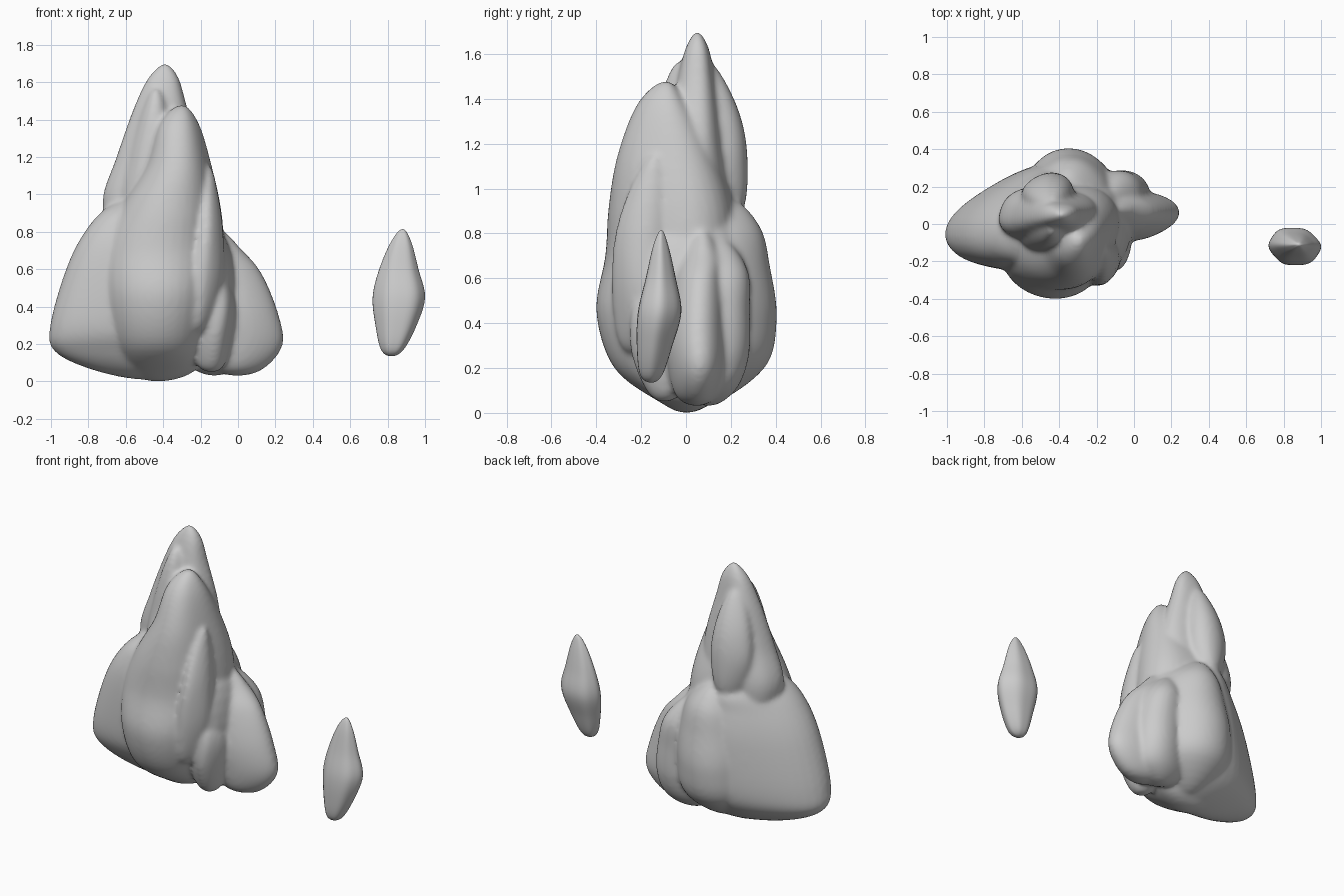
import bpy, bmesh, math

SEG, SUB = 40, 6


def outline(lobes):
    """Unit cross-section with soft lobes, fitted to the -1..1 square."""
    pts = []
    for i in range(SEG):
        t = 2 * math.pi * i / SEG
        r = 1 + sum(a * math.cos(k * (t - p)) for k, a, p in lobes)
        pts.append((r * math.cos(t), r * math.sin(t)))
    xs, ys = [p[0] for p in pts], [p[1] for p in pts]

    def fit(v, lo, hi):
        return 2 * (v - lo) / (hi - lo) - 1
    return [(fit(x, min(xs), max(xs)), fit(y, min(ys), max(ys))) for x, y in pts]


def spline(a, b, c, d, t):
    return tuple(0.5 * (2 * q + (r - p) * t + (2 * p - 5 * q + 4 * r - s) * t * t
                        + (3 * q - p - 3 * r + s) * t ** 3)
                 for p, q, r, s in zip(a, b, c, d))


def rock(name, bottom, rings, top, lobes, shear=0.0):
    """Loft rings (z, x0, x1, y0, y1) between two rounded poles (x, y, z)."""
    def pole(p):
        return (p[2], p[0], p[0], p[1], p[1])

    def ghost(r):
        return (r[0], r[2], r[1], r[4], r[3])
    keys = [ghost(rings[0]), pole(bottom), *rings, pole(top), ghost(rings[-1])]
    shape = [(u, v + shear * u) for u, v in outline(lobes)]
    bm = bmesh.new()
    loops = []
    for i in range(1, len(keys) - 2):
        for s in range(SUB):
            if i == 1 and s == 0:
                continue
            z, x0, x1, y0, y1 = spline(*keys[i - 1:i + 3], s / SUB)
            loops.append([bm.verts.new(((x0 + x1) / 2 + u * (x1 - x0) / 2,
                                        (y0 + y1) / 2 + v * (y1 - y0) / 2, max(z, 0)))
                          for u, v in shape])
    lo, hi = bm.verts.new(bottom), bm.verts.new(top)
    for j in range(SEG):
        k = (j + 1) % SEG
        bm.faces.new((lo, loops[0][k], loops[0][j]))
        bm.faces.new((hi, loops[-1][j], loops[-1][k]))
        for a, b in zip(loops, loops[1:]):
            bm.faces.new((a[j], a[k], b[k], b[j]))
    for f in bm.faces:
        f.smooth = True
    me = bpy.data.meshes.new(name)
    bm.to_mesh(me)
    bm.free()
    ob = bpy.data.objects.new(name, me)
    bpy.context.collection.objects.link(ob)
    return ob


# Core that fills the hollows between the boulders
rocks = rock("rock_cluster", (-0.4, 0.03, 0.03), [
    (0.3, -0.76, -0.05, -0.28, 0.29), (0.75, -0.69, -0.06, -0.28, 0.28)],
    (-0.36, 0.06, 1.0), [(4, 0.03, 0.78)])

# Main front spire with its broad foot
rock("main_spire", (-0.43, 0, 0), [
    (0.05, -0.58, -0.24, -0.12, 0.12), (0.2, -0.68, -0.15, -0.32, 0.22),
    (0.45, -0.73, -0.09, -0.4, 0.25), (0.7, -0.73, -0.075, -0.36, 0.25),
    (0.92, -0.64, -0.09, -0.345, 0.23), (1.15, -0.5, -0.14, -0.305, 0.14),
    (1.38, -0.42, -0.21, -0.215, 0.01)],
    (-0.3, -0.09, 1.48), [(3, 0.05, -1.75), (4, 0.03, 0.6)])

# Left boulder, its tip pulled to the front
rock("left_boulder", (-0.5, 0, 0.01), [
    (0.06, -0.77, -0.3, -0.11, 0.14), (0.16, -0.98, -0.25, -0.19, 0.24),
    (0.3, -1.005, -0.22, -0.25, 0.29), (0.6, -0.92, -0.25, -0.26, 0.29),
    (0.8, -0.82, -0.3, -0.24, 0.26), (0.93, -0.7, -0.36, -0.18, 0.22)],
    (-0.54, 0.02, 1.0), [(3, 0.07, 3.15)], 0.3)

# Back boulder
rock("back_boulder", (-0.36, 0.1, 0.04), [
    (0.2, -0.58, -0.11, 0.0, 0.35), (0.42, -0.6, -0.08, 0.0, 0.405),
    (0.65, -0.56, -0.1, 0.02, 0.375), (0.83, -0.5, -0.17, 0.04, 0.33)],
    (-0.36, 0.2, 0.95), [(3, 0.06, 1.65)])

# Right boulder: inner and outer lobes
rock("right_boulder_inner", (-0.13, 0.1, 0.03), [
    (0.1, -0.28, 0.04, -0.05, 0.22), (0.25, -0.3, 0.09, -0.1, 0.28),
    (0.45, -0.3, 0.075, -0.08, 0.285), (0.65, -0.28, 0.01, -0.03, 0.27)],
    (-0.17, 0.13, 0.8), [(3, 0.06, 0.9)])
rock("right_boulder_outer", (0.0, 0.05, 0.03), [
    (0.07, -0.14, 0.14, -0.04, 0.13), (0.2, -0.22, 0.24, -0.08, 0.18),
    (0.38, -0.22, 0.21, -0.09, 0.18), (0.58, -0.22, 0.125, -0.06, 0.17),
    (0.7, -0.22, 0.025, -0.02, 0.16)],
    (-0.13, 0.07, 0.84), [(3, 0.05, 0.2)])

# Tall rear spire and the two slim spires against it
rock("tall_spire", (-0.45, 0.04, 0.6), [
    (0.7, -0.64, -0.26, -0.06, 0.16), (0.95, -0.725, -0.2, -0.1, 0.2),
    (1.2, -0.65, -0.2, -0.09, 0.17), (1.48, -0.55, -0.275, -0.04, 0.13),
    (1.63, -0.475, -0.32, 0.0, 0.1)],
    (-0.39, 0.05, 1.7), [(4, 0.04, 0.6)])
rock("rear_slim_spire", (-0.46, 0.17, 0.8), [
    (0.92, -0.55, -0.36, 0.06, 0.26), (1.12, -0.6, -0.32, 0.06, 0.275),
    (1.3, -0.58, -0.33, 0.05, 0.25), (1.47, -0.52, -0.37, 0.05, 0.18)],
    (-0.44, 0.1, 1.57), [(3, 0.05, 1.2)])
rock("front_slim_spire", (-0.5, -0.05, 0.8), [
    (0.95, -0.63, -0.36, -0.15, 0.06), (1.2, -0.59, -0.35, -0.14, 0.06),
    (1.45, -0.515, -0.37, -0.1, 0.04)],
    (-0.44, -0.03, 1.57), [(3, 0.05, -1.6)])

# Shards leaning on the front right
rock("front_shard_tall", (-0.22, -0.22, 0.26), [
    (0.32, -0.29, -0.14, -0.3, -0.1), (0.55, -0.29, -0.075, -0.33, -0.06),
    (0.8, -0.24, -0.08, -0.315, -0.06), (1.02, -0.205, -0.11, -0.24, -0.08)],
    (-0.15, -0.14, 1.15), [(3, 0.06, -1.9)])
rock("front_shard_small", (-0.14, -0.1, 0.05), [
    (0.09, -0.22, -0.07, -0.17, -0.02), (0.25, -0.24, -0.03, -0.24, 0.0),
    (0.4, -0.21, -0.015, -0.25, 0.0), (0.51, -0.16, -0.045, -0.22, -0.05)],
    (-0.11, -0.14, 0.57), [(4, 0.04, 0.3)])

# Fuse the cluster into one weathered rock
bpy.ops.object.select_all(action='SELECT')
bpy.context.view_layer.objects.active = rocks
bpy.ops.object.join()
remesh = rocks.modifiers.new("fuse", 'REMESH')
remesh.mode = 'VOXEL'
remesh.voxel_size = 0.014
remesh.use_smooth_shade = True
soften = rocks.modifiers.new("weather", 'SMOOTH')
soften.factor = 0.5
soften.iterations = 9

# Separate shard standing off to the right
rock("separate_shard", (0.82, -0.155, 0.135), [
    (0.17, 0.765, 0.885, -0.205, -0.105), (0.3, 0.735, 0.955, -0.22, -0.06),
    (0.45, 0.72, 1.0, -0.215, -0.02), (0.6, 0.755, 0.965, -0.18, -0.045),
    (0.75, 0.82, 0.925, -0.145, -0.08)],
    (0.88, -0.11, 0.815), [(6, 0.025, 0.1)], -0.1)
